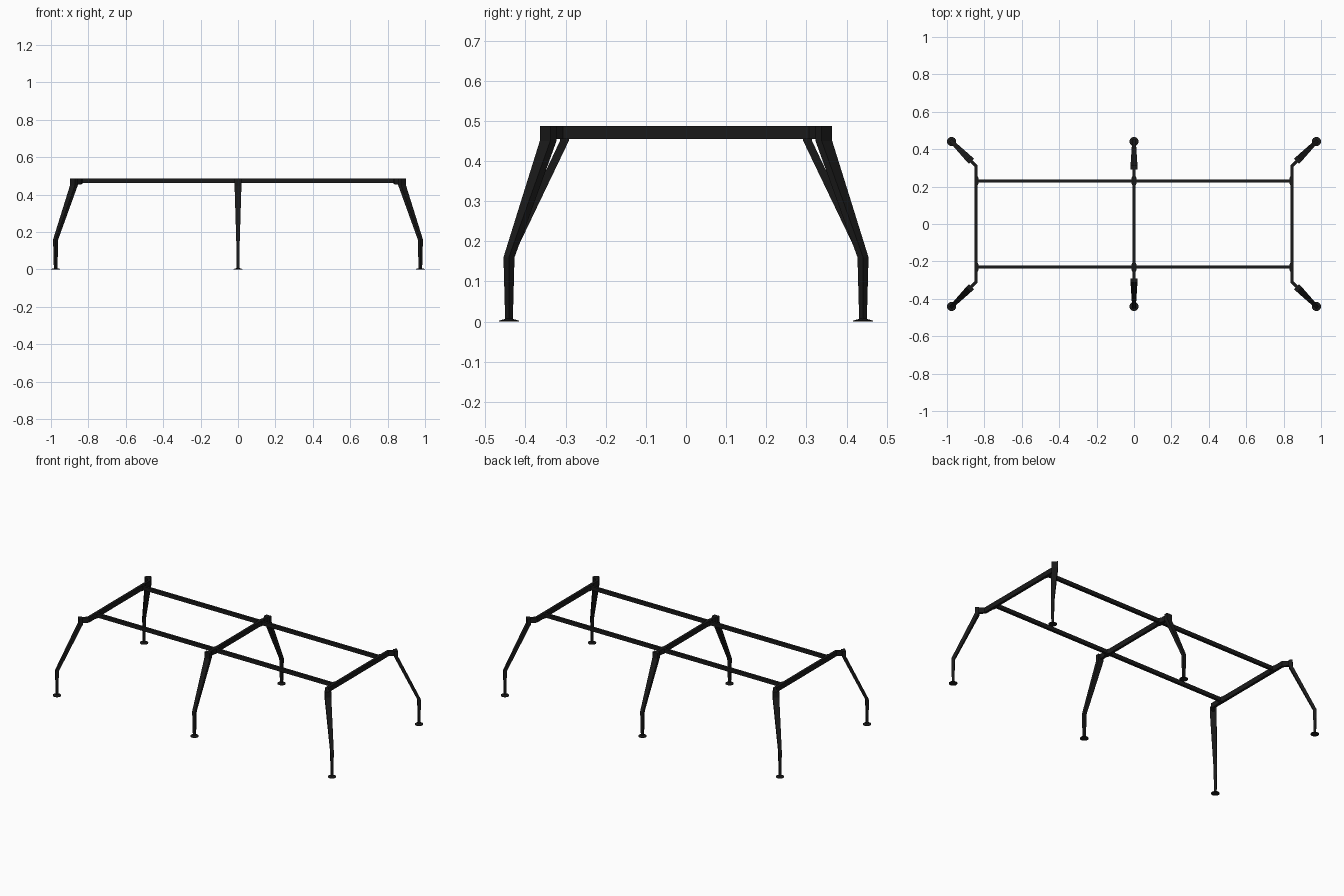
import bpy, bmesh, math
from mathutils import Vector

if "Cube" in bpy.data.objects:
    bpy.data.objects.remove(bpy.data.objects["Cube"])

black = bpy.data.materials.new("black_paint")
black.diffuse_color = (0.01, 0.01, 0.01, 1)
black.use_nodes = True
black.node_tree.nodes["Principled BSDF"].inputs["Base Color"].default_value = black.diffuse_color


def finish(name, bm):
    bmesh.ops.recalc_face_normals(bm, faces=bm.faces)
    me = bpy.data.meshes.new(name)
    bm.to_mesh(me)
    bm.free()
    me.materials.append(black)
    ob = bpy.data.objects.new(name, me)
    bpy.context.collection.objects.link(ob)
    return ob


def loft(name, rings):
    """Skin a chain of four-sided rings into a capped bar."""
    bm = bmesh.new()
    vr = [[bm.verts.new(p) for p in ring] for ring in rings]
    for a, b in zip(vr, vr[1:]):
        for i in range(4):
            bm.faces.new((a[i], a[(i + 1) % 4], b[(i + 1) % 4], b[i]))
    bm.faces.new(vr[0])
    bm.faces.new(vr[-1])
    return finish(name, bm)


def beam(name, pts, width, z0, z1):
    """Rectangular bar along a plan path with mitred corners."""
    pts = [Vector(p) for p in pts]
    rings = []
    for i, p in enumerate(pts):
        d0 = (p - pts[i - 1]).normalized() if i else (pts[1] - p).normalized()
        d1 = (pts[i + 1] - p).normalized() if i < len(pts) - 1 else d0
        d = (d0 + d1).normalized()
        n = Vector((-d.y, d.x)) * (width / 2 / d.dot(d0))
        a, b = p + n, p - n
        rings.append([(a.x, a.y, z0), (b.x, b.y, z0), (b.x, b.y, z1), (a.x, a.y, z1)])
    return loft(name, rings)


def prism(name, outline, z0, z1):
    bm = bmesh.new()
    f = bm.faces.new([bm.verts.new((x, y, z0)) for x, y in outline])
    ext = bmesh.ops.extrude_face_region(bm, geom=[f])
    vs = [g for g in ext["geom"] if isinstance(g, bmesh.types.BMVert)]
    bmesh.ops.translate(bm, vec=(0, 0, z1 - z0), verts=vs)
    return finish(name, bm)


# long rails
for y, side in ((-0.231, "front"), (0.231, "back")):
    beam(side + "_rail", [(-0.845, y), (0.845, y)], 0.016, 0.461, 0.485)

# cross beams: straight in the middle, splayed at the ends
beam("middle_cross_beam", [(0, -0.302), (0, 0.302)], 0.016, 0.455, 0.487)
for s, side in ((-1, "left"), (1, "right")):
    beam(side + "_cross_beam",
         [(s * 0.877, -0.342), (s * 0.845, -0.31), (s * 0.845, 0.31), (s * 0.877, 0.342)],
         0.016, 0.455, 0.487)

# joint gussets at rail crossings
for x in (-0.845, 0, 0.845):
    for y in (-0.231, 0.231):
        right = 0.014 if x <= 0 else 0.007
        left = 0.014 if x >= 0 else 0.007
        outline = [(x + right, y - 0.013), (x + right, y + 0.013), (x + 0.006, y + 0.03),
                   (x - 0.006, y + 0.03), (x - left, y + 0.013), (x - left, y - 0.013),
                   (x - 0.006, y - 0.03), (x + 0.006, y - 0.03)]
        prism("joint_gusset", outline, 0.456, 0.486)

# legs: tapered, leaning outward then upright; radial offset, z, half depth, half width
profile = [(-0.138, 0.487, 0.011, 0.0185), (-0.138, 0.45, 0.011, 0.0185),
           (0, 0.16, 0.01, 0.0095), (0, 0.003, 0.0065, 0.007)]
for sx, col in ((-1, "left"), (0, "middle"), (1, "right")):
    for sy, row in ((-1, "front"), (1, "back")):
        foot = Vector((sx * 0.975, sy * 0.441, 0))
        r = Vector((sx, sy, 0)).normalized()
        t = Vector((-r.y, r.x, 0))
        rings = []
        for off, z, hr, ht in profile:
            c = foot + r * off + Vector((0, 0, z))
            rings.append([c + r * hr + t * ht, c - r * hr + t * ht,
                          c - r * hr - t * ht, c + r * hr - t * ht])
        loft(f"{row}_{col}_leg", rings)

        # round foot pad
        bpy.ops.mesh.primitive_cylinder_add(vertices=24, radius=0.0245, depth=0.003,
                                            location=foot + Vector((0, 0, 0.0015)))
        pad = bpy.context.object
        pad.name = f"{row}_{col}_foot_pad"
        bpy.ops.mesh.primitive_cone_add(vertices=24, radius1=0.022, radius2=0.008, depth=0.004,
                                        location=foot + Vector((0, 0, 0.005)))
        collar = bpy.context.object
        collar.name = f"{row}_{col}_foot_collar"
        for ob in (pad, collar):
            ob.data.materials.append(black)
